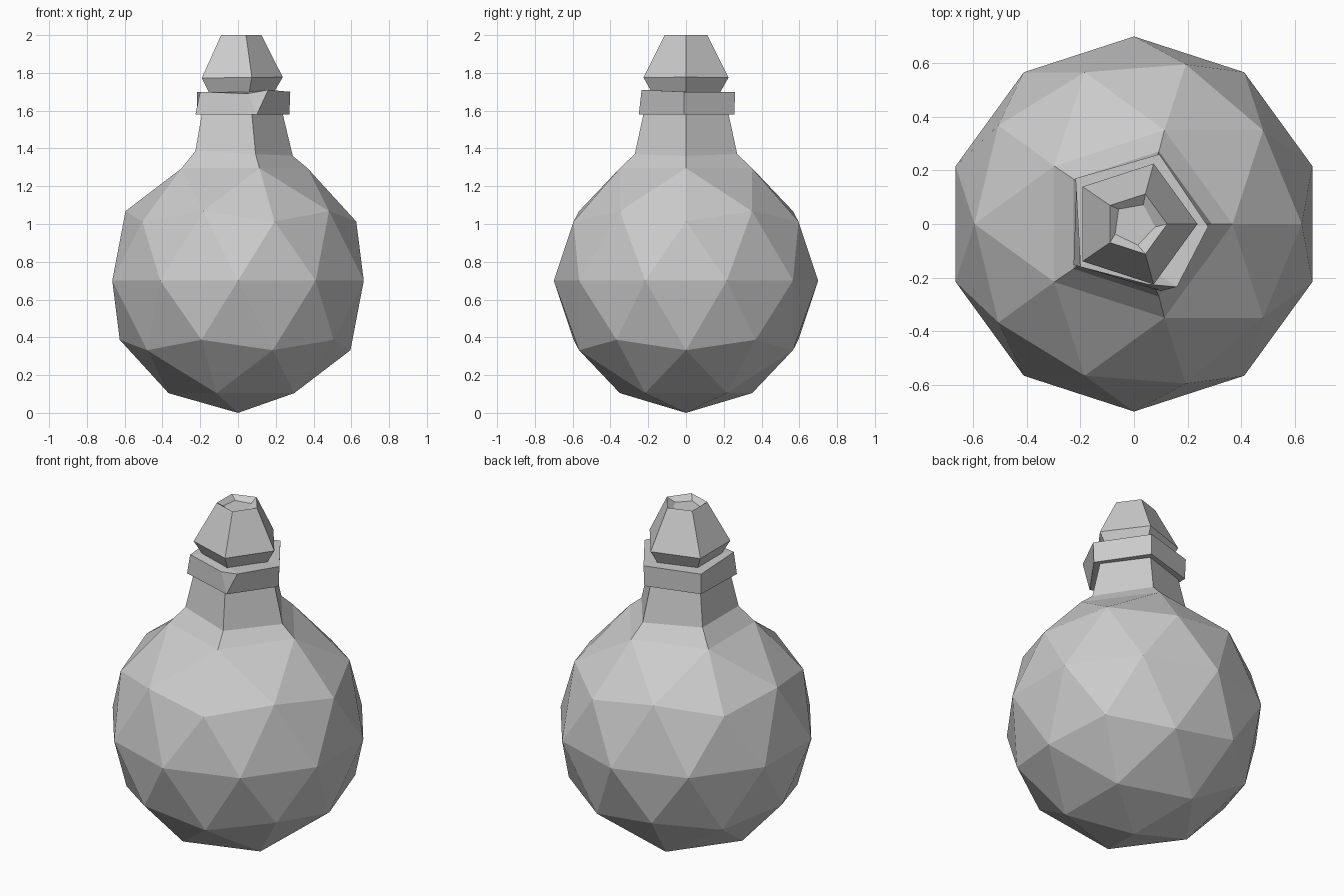
import bpy, bmesh
from math import cos, sin, radians, tau
from mathutils import Vector

cube = bpy.data.objects.get("Cube")
if cube:
    bpy.data.objects.remove(cube, do_unlink=True)

SIDES = 5
BODY_R = 0.7

stone = bpy.data.materials.new("light_grey")
stone.use_nodes = True
grey = (0.6, 0.6, 0.6, 1)
stone.diffuse_color = grey
stone.node_tree.nodes["Principled BSDF"].inputs["Base Color"].default_value = grey


def finish(bm, name):
    bmesh.ops.recalc_face_normals(bm, faces=bm.faces)
    mesh = bpy.data.meshes.new(name)
    bm.to_mesh(mesh)
    bm.free()
    mesh.materials.append(stone)
    obj = bpy.data.objects.new(name, mesh)
    bpy.context.collection.objects.link(obj)
    return obj


def ring(r, z, turn=0, tilt=0, shift=0):
    """Corners of a five-sided ring, leaning along x by tilt."""
    points = []
    for i in range(SIDES):
        a = tau * i / SIDES + radians(turn)
        x = r * cos(a)
        points.append(Vector((x + shift, r * sin(a), z + tilt * x)))
    return points


def loft(bm, loops):
    """Skin neighbouring loops of points; returns the vertex loops."""
    rows = [[bm.verts.new(p) for p in loop] for loop in loops]
    for low, high in zip(rows, rows[1:]):
        n = len(low)
        for i in range(n):
            j = (i + 1) % n
            bm.faces.new((low[i], low[j], high[j], high[i]))
    return rows


# Round faceted body, open at the top for the neck
bm = bmesh.new()
bmesh.ops.create_icosphere(bm, subdivisions=2, radius=BODY_R)
bmesh.ops.translate(bm, verts=bm.verts, vec=(0, 0, BODY_R))
top = max(bm.verts, key=lambda v: v.co.z)
bmesh.ops.delete(bm, geom=[top], context='VERTS')

# Shoulder and tapering neck, welded to the body opening
rim_z = max(v.co.z for v in bm.verts)
rim_r = max(v.co.xy.length for v in bm.verts if v.co.z > rim_z - 0.01)
loft(bm, [ring(rim_r, rim_z),
          ring(0.285, 1.375, tilt=-0.05, shift=0.005),
          ring(0.235, 1.59)])
bmesh.ops.remove_doubles(bm, verts=bm.verts, dist=0.005)
finish(bm, "body_and_neck")

# Collar: a thick band whose front corner is chipped
bm = bmesh.new()
bottom_in = ring(0.2, 1.58)
bottom_out = ring(0.272, 1.58, turn=-2)
top_out = ring(0.277, 1.7, turn=-2)
top_in = ring(0.17, 1.7)
bottom_out[-1] = Vector((0.1, -0.25, 1.58))
top_out[-1] = Vector((0.16, -0.235, 1.71))
top_out[-2] = Vector((-0.2, -0.16, 1.7))
for loop, chip in ((bottom_in, bottom_in[-1]),
                   (bottom_out, bottom_out[-1]),
                   (top_out, Vector((0.05, -0.225, 1.69))),
                   (top_in, top_in[-1])):
    loop.insert(SIDES - 1, chip.copy())
loft(bm, [bottom_in, bottom_out, top_out, top_in])
bmesh.ops.remove_doubles(bm, verts=bm.verts, dist=0.001)
finish(bm, "collar")

# Stopper: flares out, tapers up, and has a shallow dent on top
bm = bmesh.new()
rows = loft(bm, [ring(0.18, 1.68),
                 ring(0.237, 1.775, tilt=0.01),
                 ring(0.118, 2, shift=0.006),
                 ring(0.08, 1.975, turn=-8)])
bm.faces.new(rows[0])
bmesh.ops.poke(bm, faces=[bm.faces.new(rows[-1])], offset=-0.02)
finish(bm, "stopper")
